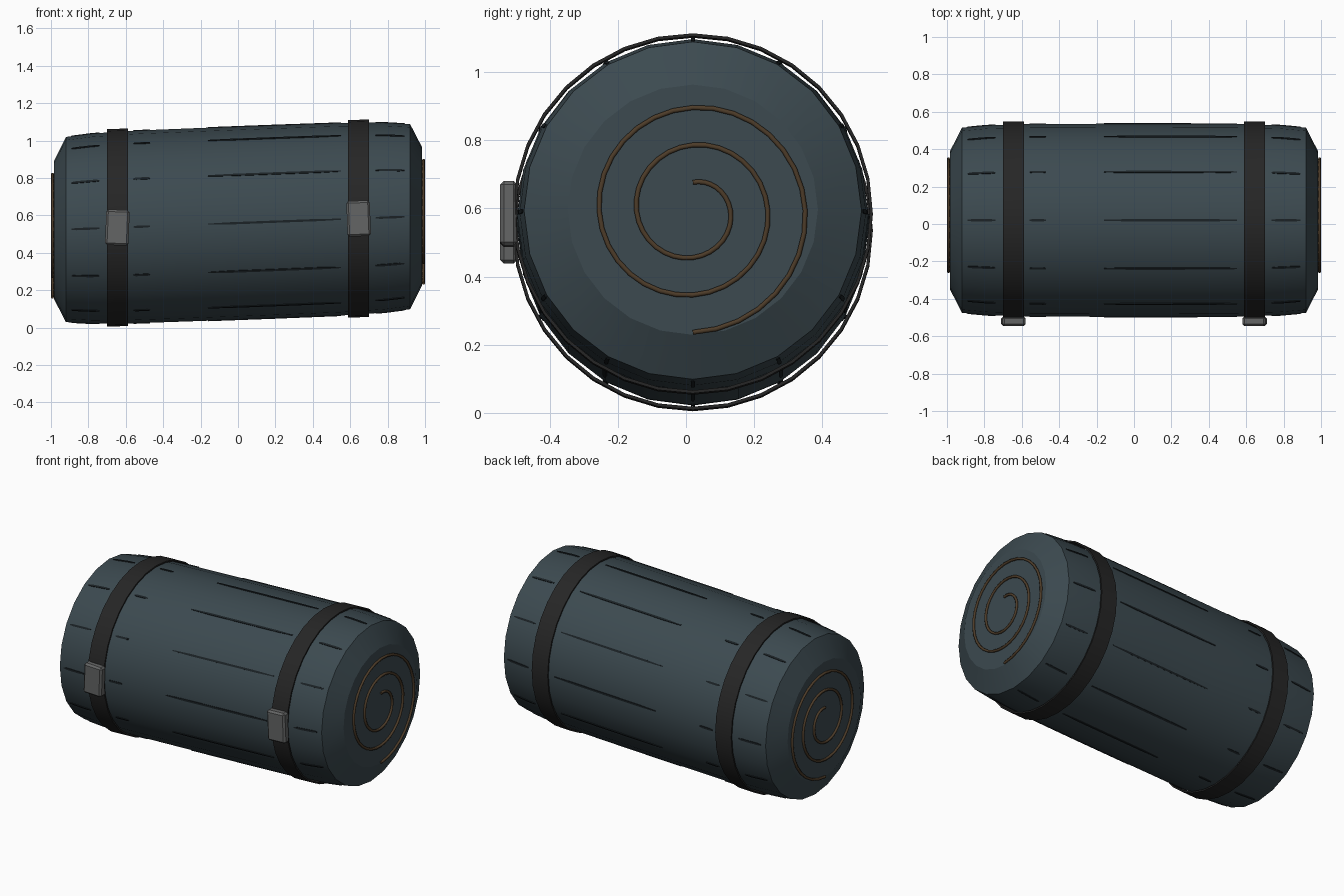
import bpy, bmesh, math

if "Cube" in bpy.data.objects:
    bpy.data.objects.remove(bpy.data.objects["Cube"])

CY, CZ, SLOPE = 0.02, 0.559, 0.0375   # roll axis, rising slightly toward +x


def material(name, r, g, b):
    m = bpy.data.materials.new(name)
    m.diffuse_color = (r, g, b, 1)
    m.use_nodes = True
    m.node_tree.nodes["Principled BSDF"].inputs["Base Color"].default_value = m.diffuse_color
    return m


CLOTH = material("slate cloth", 0.045, 0.068, 0.08)
STRAP = material("black strap", 0.019, 0.019, 0.019)
METAL = material("grey metal", 0.125, 0.128, 0.128)
CORD = material("brown cord", 0.075, 0.045, 0.022)
CREASE = material("dark crease", 0.011, 0.016, 0.019)


def axis_z(x):
    return CZ + SLOPE * x


def point(x, r, a):
    # position around the rising axis, angle measured from the top
    return (x, CY + r * math.sin(a), axis_z(x) + r * math.cos(a))


def finish(name, bm, mat, smooth=None):
    bmesh.ops.recalc_face_normals(bm, faces=bm.faces)
    me = bpy.data.meshes.new(name)
    bm.to_mesh(me)
    bm.free()
    ob = bpy.data.objects.new(name, me)
    bpy.context.collection.objects.link(ob)
    me.materials.append(mat)
    if smooth:
        bpy.ops.object.select_all(action='DESELECT')
        ob.select_set(True)
        bpy.context.view_layer.objects.active = ob
        bpy.ops.object.shade_smooth_by_angle(angle=math.radians(smooth))
    return ob


def lathe(name, profile, sides, mat, closed, smooth):
    bm = bmesh.new()
    rings = [[bm.verts.new(point(x, r, 2 * math.pi * i / sides)) for i in range(sides)]
             for x, r in profile]
    pairs = list(zip(rings, rings[1:]))
    if closed:
        pairs.append((rings[-1], rings[0]))
    else:
        bm.faces.new(rings[0])
        bm.faces.new(rings[-1])
    for a, b in pairs:
        for i in range(sides):
            j = (i + 1) % sides
            bm.faces.new((a[i], a[j], b[j], b[i]))
    return finish(name, bm, mat, smooth)


# Rolled body with chamfered ends
half = [(0.985, 0.367), (0.92, 0.495), (0.78, 0.508), (0.55, 0.515), (0.2, 0.516)]
profile = [(-x, r) for x, r in half] + half[::-1]
lathe("rolled_body", profile, 24, CLOTH, False, 25)


def radius_at(x):
    x = abs(x)
    for (x1, r1), (x0, r0) in zip(half, half[1:]):
        if x >= x0:
            return r0 + (r1 - r0) * (x - x0) / (x1 - x0)
    return half[-1][1]


# Straps and buckles
for side, sx in (("left", -0.645), ("right", 0.645)):
    w = 0.056
    lathe(side + "_strap", [(sx - w, 0.519), (sx - w, 0.528), (sx + w, 0.528), (sx + w, 0.519)],
          32, STRAP, True, 25)
    bm = bmesh.new()
    bmesh.ops.create_cube(bm, size=1)
    tilt = 0.04 if sx < 0 else -0.04
    for v in bm.verts:
        x, y, z = v.co.x * 0.125, v.co.y * 0.05, v.co.z * 0.19
        v.co = (sx + x + tilt * z, -0.52 + y, axis_z(sx) + z - tilt * x)
    bmesh.ops.bevel(bm, geom=bm.edges[:], offset=0.011, segments=1, affect='EDGES')
    finish(side + "_buckle", bm, METAL)

# Thin creases running along the cloth, every 30 degrees
bm = bmesh.new()
for k in range(12):
    a = math.radians(30 * k)
    for x0, x1 in ((-0.89, -0.74), (-0.56, -0.47), (-0.16, 0.55), (0.735, 0.89)):
        n = 6
        prev = None
        for i in range(n + 1):
            x = x0 + (x1 - x0) * i / n
            d = 0.006 if 0 < i < n else 0.003
            r = radius_at(x)
            ring = [bm.verts.new(point(x, r + h, a + s * d / r))
                    for s, h in ((-1, -0.006), (-1, 0.003), (1, 0.003), (1, -0.006))]
            if prev:
                for j in range(4):
                    m = (j + 1) % 4
                    bm.faces.new((prev[j], prev[m], ring[m], ring[j]))
            else:
                bm.faces.new(ring)
            prev = ring
        bm.faces.new(prev)
finish("cloth_creases", bm, CREASE)

# Spiral cords on both ends, two and a half turns
for side, ex in (("left", -0.992), ("right", 0.992)):
    cu = bpy.data.curves.new(side + "_end_spiral", 'CURVE')
    cu.dimensions = '3D'
    cu.bevel_depth = 0.008
    cu.bevel_resolution = 1
    cu.use_fill_caps = True
    sp = cu.splines.new('POLY')
    n = 80
    sp.points.add(n)
    for i in range(n + 1):
        t = i / n
        r, a = 0.083 + 0.274 * t, 5 * math.pi * t
        sp.points[i].co = (ex, CY + r * math.sin(a), axis_z(ex) - 0.003 + r * math.cos(a), 1)
    cu.materials.append(CORD)
    ob = bpy.data.objects.new(side + "_end_spiral", cu)
    bpy.context.collection.objects.link(ob)
